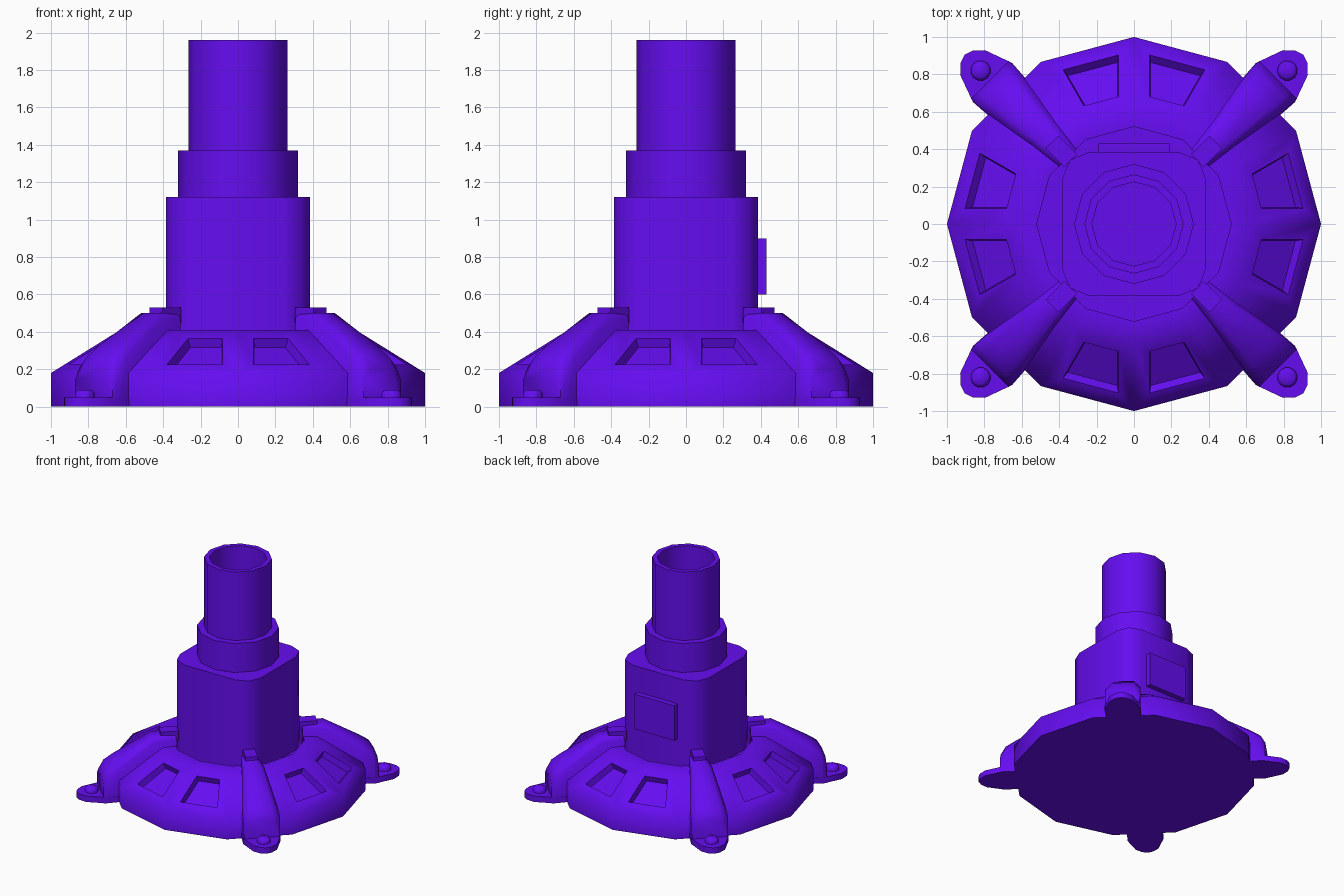
import bpy, bmesh, math
from mathutils import Matrix

if "Cube" in bpy.data.objects:
    bpy.data.objects.remove(bpy.data.objects["Cube"])

mat = bpy.data.materials.new("purple")
mat.diffuse_color = (0.13, 0.004, 0.87, 1)
mat.use_nodes = True
mat.node_tree.nodes["Principled BSDF"].inputs["Base Color"].default_value = mat.diffuse_color


def finish(bm, name, angle=60):
    bmesh.ops.recalc_face_normals(bm, faces=bm.faces)
    me = bpy.data.meshes.new(name)
    bm.to_mesh(me)
    bm.free()
    ob = bpy.data.objects.new(name, me)
    bpy.context.collection.objects.link(ob)
    me.materials.append(mat)
    bpy.ops.object.select_all(action='DESELECT')
    ob.select_set(True)
    bpy.context.view_layer.objects.active = ob
    bpy.ops.object.shade_smooth_by_angle(angle=math.radians(angle))
    return ob


def loft(bm, rings, cap=True):
    rows = [[bm.verts.new(p) for p in r] for r in rings]
    n = len(rows[0])
    for a, b in zip(rows, rows[1:]):
        for i in range(n):
            j = (i + 1) % n
            bm.faces.new((a[i], a[j], b[j], b[i]))
    if cap:
        bm.faces.new(rows[0][::-1])
        bm.faces.new(rows[-1])
    bmesh.ops.recalc_face_normals(bm, faces=bm.faces)


def circle(r, z, n=12):
    return [(r * math.cos(math.tau * i / n), r * math.sin(math.tau * i / n), z) for i in range(n)]


def box(bm, x0, x1, y0, y1, z0, z1):
    loft(bm, [[(x0, y0, z), (x1, y0, z), (x1, y1, z), (x0, y1, z)] for z in (z0, z1)])


# Base: twelve-sided dish with a pocket in each free slope face
bm = bmesh.new()
loft(bm, [circle(r, z) for r, z in
          ((1, 0), (1, 0.18), (0.63, 0.41), (0.52, 0.41), (0.52, 0.32))])
pockets = []
for f in bm.faces:
    c = f.calc_center_median()
    if 0.2 < f.normal.z < 0.95 and abs(abs(c.x) - abs(c.y)) > 0.1:
        pockets.append(f)
bmesh.ops.inset_individual(bm, faces=pockets, thickness=0.085, depth=0, use_even_offset=True)
bmesh.ops.inset_individual(bm, faces=pockets, thickness=0.012, depth=-0.05, use_even_offset=True)
finish(bm, "base")

# Body: square block with rounded corners
outline = []
for k in range(4):
    for a in (0, 45, 90):
        t = math.radians(a + 90 * k)
        q = math.radians(45 + 90 * k)
        outline.append((0.24 * math.sqrt(2) * math.cos(q) + 0.145 * math.cos(t),
                        0.24 * math.sqrt(2) * math.sin(q) + 0.145 * math.sin(t)))
bm = bmesh.new()
loft(bm, [[(x, y, z) for x, y in outline] for z in (0.31, 1.12)])
finish(bm, "body")

# Plate on the back of the body
bm = bmesh.new()
box(bm, -0.19, 0.19, 0.36, 0.43, 0.60, 0.90)
finish(bm, "back_plate")

# Collar and hollow tube
bm = bmesh.new()
loft(bm, [circle(r, z) for r, z in
          ((0.32, 1.11), (0.32, 1.37), (0.265, 1.37), (0.265, 1.96), (0.225, 1.96), (0.225, 1.4))])
finish(bm, "collar_and_tube")

# Legs: built along +x, then turned to the four diagonals
for k in range(4):
    turn = Matrix.Rotation(math.radians(45 + 90 * k), 4, 'Z')

    bm = bmesh.new()
    rings = []
    for d, z, w in ((0.5, 0.5, 0.065), (0.68, 0.5, 0.088), (0.97, 0.325, 0.138),
                    (1.05, 0.27, 0.146), (1.09, 0.20, 0.142)):
        c = w * 0.4
        rings.append([(d, -w, 0), (d, -w, z - c), (d, -w + c, z),
                      (d, w - c, z), (d, w, z - c), (d, w, 0)])
    loft(bm, rings)
    bm.transform(turn)
    finish(bm, f"leg_{k}")

    bm = bmesh.new()
    half = [(0.95, 0.14), (1.07, 0.148), (1.22, 0.094), (1.265, 0.045)]
    foot = [(d, -w) for d, w in half] + [(1.28, 0)] + [(d, w) for d, w in half[::-1]]
    loft(bm, [[(d, w, z) for d, w in foot] for z in (0, 0.05)])
    bm.transform(turn)
    finish(bm, f"foot_{k}")

    bm = bmesh.new()
    loft(bm, [circle(0.054, 0.04), circle(0.054, 0.075), circle(0.035, 0.09)])
    bm.transform(turn @ Matrix.Translation((1.16, 0, 0)))
    finish(bm, f"bolt_{k}")

    bm = bmesh.new()
    box(bm, 0.48, 0.62, -0.048, 0.048, 0.45, 0.53)
    bm.transform(turn)
    finish(bm, f"clip_{k}")
